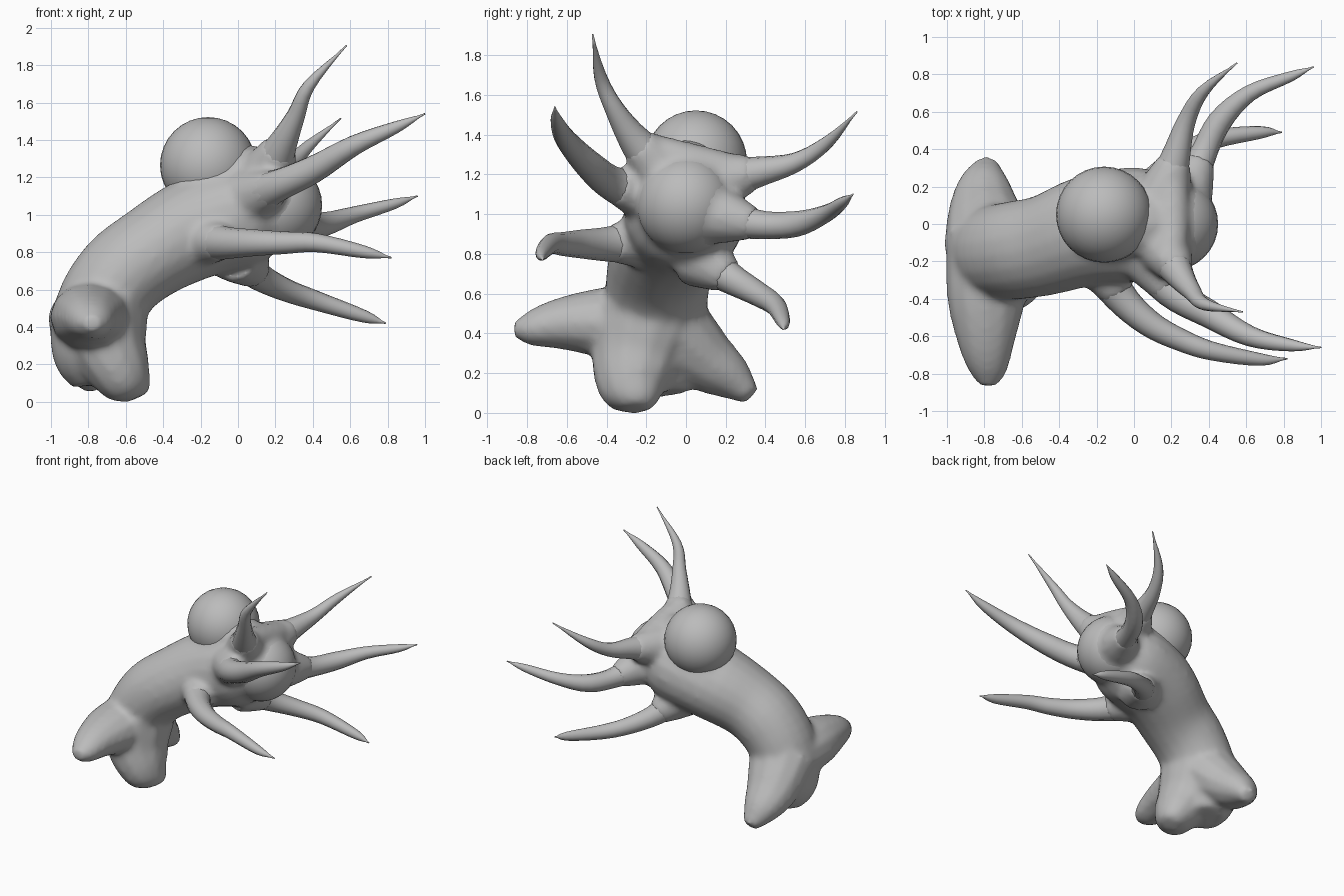
import bpy, bmesh, math
from mathutils import Vector

if "Cube" in bpy.data.objects:
    bpy.data.objects.remove(bpy.data.objects["Cube"])

grey = bpy.data.materials.new("grey_skin")
grey.use_nodes = True
grey.diffuse_color = (0.5, 0.5, 0.5, 1)
grey.node_tree.nodes["Principled BSDF"].inputs["Base Color"].default_value = (0.5, 0.5, 0.5, 1)


def smooth_path(points, steps=4):
    """Catmull-Rom through (x, y, z, radius) points."""
    p = [Vector(q) for q in points]
    p = [2 * p[0] - p[1]] + p + [2 * p[-1] - p[-2]]
    out = []
    for a, b, c, d in zip(p, p[1:], p[2:], p[3:]):
        for i in range(steps):
            t = i / steps
            out.append(0.5 * (2 * b + (c - a) * t + (2 * a - 5 * b + 4 * c - d) * t ** 2
                              + (3 * b - a - 3 * c + d) * t ** 3))
    return out + [p[-2]]


def add_tube(bm, points, wide=1.0, sides=12):
    """Closed tapering tube along a path, optionally wider sideways."""
    path = smooth_path(points)
    pos = [q.to_3d() for q in path]
    side = (pos[-1] - pos[0]).cross(Vector((0, 0, 1)))
    rings = []
    for i, q in enumerate(path):
        t = (pos[min(i + 1, len(pos) - 1)] - pos[max(i - 1, 0)]).normalized()
        side = (side - t * side.dot(t)).normalized()
        up = side.cross(t)
        r = max(q[3], 0.004)
        rings.append([bm.verts.new(pos[i] + r * (side * wide * math.cos(a) + up * math.sin(a)))
                      for a in (2 * math.pi * k / sides for k in range(sides))])
    for r0, r1 in zip(rings, rings[1:]):
        for k in range(sides):
            n = (k + 1) % sides
            bm.faces.new((r0[k], r0[n], r1[n], r1[k]))
    bm.faces.new(rings[0][::-1])
    bm.faces.new(rings[-1])


def add_ball(bm, centre, radius):
    ball = bmesh.ops.create_uvsphere(bm, u_segments=32, v_segments=16, radius=radius)
    bmesh.ops.translate(bm, verts=ball["verts"], vec=centre)


def finish(bm, name):
    bmesh.ops.recalc_face_normals(bm, faces=bm.faces)
    for f in bm.faces:
        f.smooth = True
    mesh = bpy.data.meshes.new(name)
    bm.to_mesh(mesh)
    bm.free()
    mesh.materials.append(grey)
    obj = bpy.data.objects.new(name, mesh)
    bpy.context.collection.objects.link(obj)
    return obj


# Tentacle paths: x, y, z, radius
tentacles = {
    "upper_right_tentacle": [(.15, -.1, 1.2, .14), (.23, -.25, 1.36, .085), (.31, -.36, 1.53, .05),
                             (.38, -.43, 1.69, .033), (.58, -.47, 1.905, 0)],
    "upper_left_tentacle": [(.15, .12, 1.16, .13), (.22, .35, 1.21, .08), (.28, .55, 1.26, .05),
                            (.37, .71, 1.36, .033), (.55, .86, 1.515, 0)],
    "middle_right_tentacle": [(.05, -.15, 1.08, .14), (.2, -.36, 1.15, .09), (.4, -.48, 1.24, .075),
                              (.62, -.6, 1.37, .055), (.85, -.65, 1.47, .032), (1, -.66, 1.54, 0)],
    "middle_left_tentacle": [(.25, .1, 1.01, .13), (.36, .35, .95, .075), (.46, .55, .95, .065),
                             (.62, .7, 1, .045), (.84, .79, 1.06, .028), (.96, .84, 1.1, 0)],
    "lower_right_tentacle": [(-.22, -.15, .87, .13), (-.08, -.38, .85, .09), (.08, -.53, .85, .072),
                             (.25, -.62, .85, .06), (.42, -.68, .85, .05), (.68, -.725, .8, .033),
                             (.82, -.72, .77, 0)],
    "lower_left_tentacle": [(0, .06, .79, .12), (.1, .22, .68, .08), (.25, .36, .6, .062),
                            (.42, .45, .54, .052), (.68, .49, .455, .033), (.79, .49, .42, 0)],
}
for name, path in tentacles.items():
    bm = bmesh.new()
    add_tube(bm, path)
    finish(bm, name)

# Body: leaning trunk, feet, brow and flared tentacle roots fused into one skin
bm = bmesh.new()
add_tube(bm, [(-.76, -.13, .1, .13), (-.78, -.14, .25, .215), (-.75, -.15, .48, .235), (-.63, -.14, .67, .245),
              (-.46, -.11, .8, .25), (-.22, -.03, .93, .275), (.05, 0, 1.01, .28), (.25, 0, 1.04, .2)],
         wide=1.08, sides=20)
# right, front and left foot
add_tube(bm, [(-.77, -.12, .45, .2), (-.79, -.4, .455, .18), (-.79, -.62, .45, .135),
              (-.78, -.78, .425, .09), (-.78, -.865, .42, .04)], wide=1.18)
add_tube(bm, [(-.72, -.2, .5, .24), (-.69, -.25, .3, .205), (-.62, -.27, .15, .165),
              (-.56, -.26, .06, .11), (-.54, -.26, .02, .06)], wide=1.15)
add_tube(bm, [(-.77, -.1, .45, .22), (-.8, .08, .28, .17), (-.8, .22, .18, .12),
              (-.78, .33, .085, .05)], wide=1.15)
# eye socket and brow
add_tube(bm, [(-.25, 0, 1.06, .2), (-.1, .02, 1.15, .23), (.08, 0, 1.2, .18), (.2, 0, 1.2, .12)])
add_tube(bm, [(.17, -.22, 1.34, .08), (.2, -.1, 1.3, .09), (.2, .1, 1.24, .1), (.2, .28, 1.21, .08)])
for path in tentacles.values():
    root, tip = Vector(path[0]), Vector(path[1])
    mid = root.lerp(tip, 0.5)
    add_tube(bm, [(*root.to_3d(), .17), (*mid.to_3d(), .13), (*tip.to_3d(), tip[3] + .004)])
add_ball(bm, (.2, 0, 1.05), .25)
body = finish(bm, "body")
remesh = body.modifiers.new("fuse", "REMESH")
remesh.mode = "VOXEL"
remesh.voxel_size = 0.02
remesh.use_smooth_shade = True
relax = body.modifiers.new("relax", "SMOOTH")
relax.factor = 0.5
relax.iterations = 10

# Ball-shaped eyes: one on the back, one at the face
for name, centre, radius in (("top_eye", (-.16, .05, 1.265), .257), ("front_eye", (.2, 0, 1.05), .25)):
    bm = bmesh.new()
    add_ball(bm, centre, radius)
    finish(bm, name)
